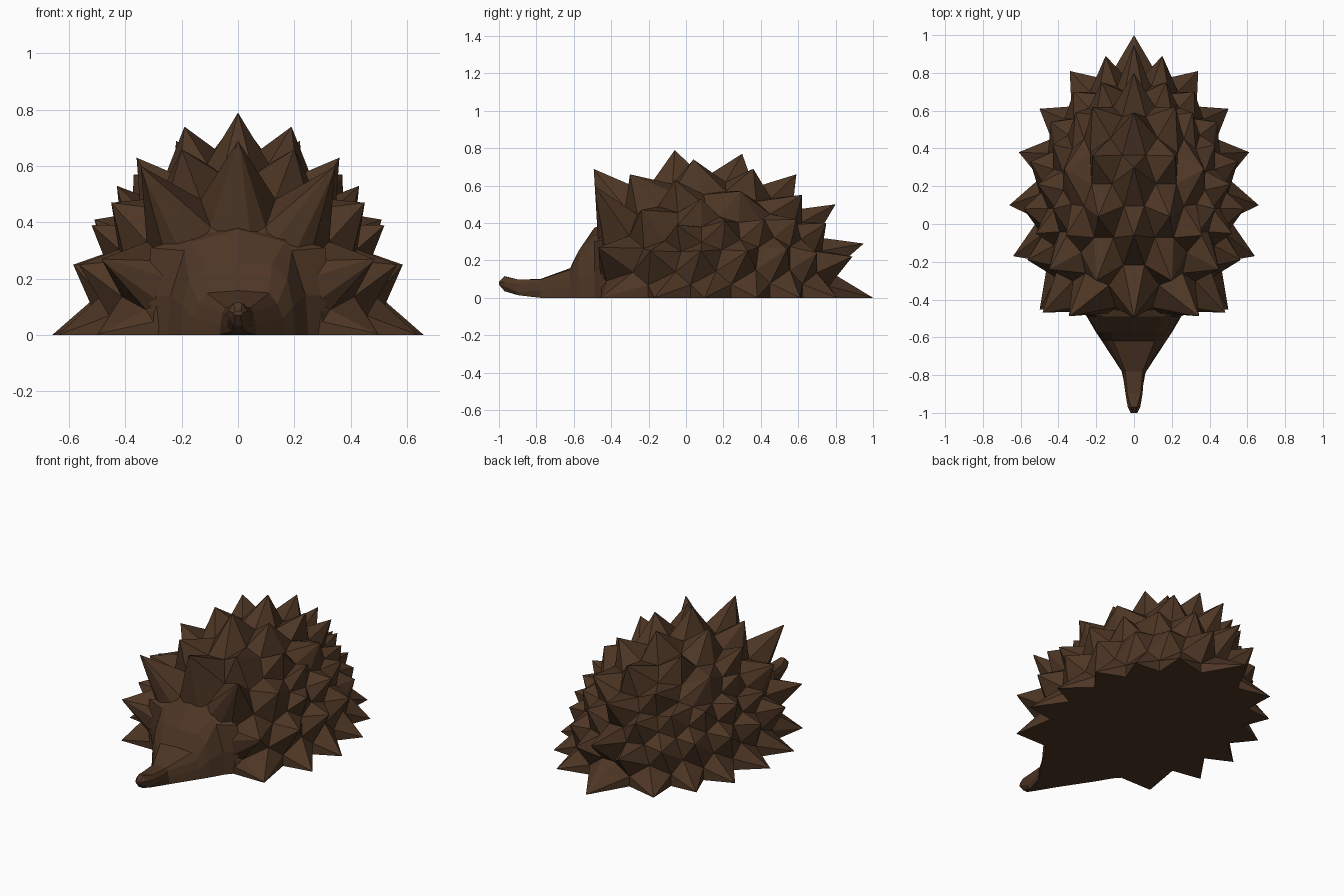
import bpy, bmesh, math
from mathutils import Vector

if "Cube" in bpy.data.objects:
    bpy.data.objects.remove(bpy.data.objects["Cube"])

brown = bpy.data.materials.new("dark brown")
brown.diffuse_color = (0.075, 0.037, 0.018, 1)
brown.use_nodes = True
brown.node_tree.nodes["Principled BSDF"].inputs["Base Color"].default_value = brown.diffuse_color


def finish(bm, name):
    bmesh.ops.recalc_face_normals(bm, faces=bm.faces)
    me = bpy.data.meshes.new(name)
    bm.to_mesh(me)
    bm.free()
    me.materials.append(brown)
    ob = bpy.data.objects.new(name, me)
    bpy.context.collection.objects.link(ob)
    return ob


def cut(bm, co, no, fill=True):
    """Remove everything behind the plane, optionally capping the hole."""
    res = bmesh.ops.bisect_plane(bm, geom=bm.verts[:] + bm.edges[:] + bm.faces[:], dist=1e-4,
                                 plane_co=co, plane_no=no, clear_inner=True)
    if fill:
        edges = [e for e in res['geom_cut'] if isinstance(e, bmesh.types.BMEdge)]
        bmesh.ops.triangle_fill(bm, edges=edges, use_beauty=True, use_dissolve=False)


# Spiky body: every spike tip owns the cell around it on an ellipsoid
CENTRE = Vector((0, 0.1, 0))
RAD = Vector((0.665, 0.9, 0.785))
FRONT = -0.455

# right-hand spike tips, in rows from the ground up to the crest
rows = [
    [(.64, -.17, 0), (.66, .10, 0), (.61, .38, 0), (.50, .61, 0), (.34, .81, 0), (0, 1, .0)],
    [(.565, -.19, .25), (.585, .08, .25), (.55, .33, .25), (.44, .54, .26), (.32, .70, .24),
     (.15, .89, .22)],
    [(.52, -.05, .39), (.51, .21, .41), (.43, .42, .42), (.31, .59, .42), (.17, .75, .40),
     (0, .95, .29)],
    [(.45, -.24, .47), (.43, .08, .53), (.37, .29, .57), (.22, .62, .55), (0, .80, .50)],
    [(.20, -.30, .66), (.36, -.06, .63), (.22, .36, .69), (0, .59, .66)],
    [(.19, .04, .74), (0, -.06, .79), (0, .30, .77)],
]
# spikes framing the face, standing in the front plane (x, z)
frame = [(.50, 0), (.485, .27), (.345, .60), (0, .69)]

tips = {}                                   # direction on unit sphere -> tip position


def add_tip(d, p):
    for sx in ((1, -1) if p.x > 0 else (1,)):
        for sz in ((1, -1) if p.z > 0 else (1,)):
            m = Vector((sx, 1, sz))
            tips[tuple(d * m)] = p * m


for row in rows:
    for t in row:
        p = Vector(t)
        q = p - CENTRE
        add_tip(Vector((q.x / RAD.x, q.y / RAD.y, q.z / RAD.z)).normalized(), p)
for x, z in frame:
    a = math.atan2(z / RAD.z, x / RAD.x)
    r = math.sqrt(1 - 0.64 ** 2)
    add_tip(Vector((math.cos(a) * r, -0.64, math.sin(a) * r)) if x else Vector((0, -0.64, r)),
            Vector((x, FRONT - 0.06 * z, z)))
# hidden helpers in front of the face plane, trimmed off below
for i in range(3):
    a = math.radians(15 + 30 * i)
    d = Vector((math.cos(a) * 0.4, -0.917, math.sin(a) * 0.4))
    add_tip(d, CENTRE + d * RAD * 0.8)

keys = list(tips)
hull = bmesh.new()
for k in keys:
    hull.verts.new(k)
bmesh.ops.convex_hull(hull, input=hull.verts)
hull.verts.index_update()
hull.faces.index_update()

bm = bmesh.new()
lookup = {tuple(round(c, 4) for c in k): p for k, p in tips.items()}
tip_v = {v.index: bm.verts.new(lookup[tuple(round(c, 4) for c in v.co)]) for v in hull.verts}
low_v = {}
for f in hull.faces:
    d = f.calc_center_median().normalized()
    low_v[f.index] = bm.verts.new(CENTRE + d * RAD * (0.77 + 0.05 * d.z ** 2))
for e in hull.edges:
    if len(e.link_faces) == 2:
        a, b = (low_v[f.index] for f in e.link_faces)
        for v in e.verts:
            bm.faces.new((tip_v[v.index], a, b))
hull.free()

cut(bm, (0, 0, 0), (1, 0, 0), fill=False)
bmesh.ops.mirror(bm, geom=bm.verts[:] + bm.edges[:] + bm.faces[:], axis='X', merge_dist=1e-4)
cut(bm, (0, 0, 0), (0, 0, 1))
cut(bm, (0, FRONT + 0.003, 0), (0, 1, 0.06))
finish(bm, "spiky_body")

# Face and snout: half cross-sections (x, z) from top to bottom, at each y
sections = [
    (-0.445, [(0, 0.39), (0.17, 0.35), (0.31, 0.31), (0.32, 0.14), (0.29, 0)]),
    (-0.49, [(0, 0.375), (0.165, 0.33), (0.19, 0.30), (0.24, 0.14), (0.25, 0)]),
    (-0.575, [(0, 0.25), (0.12, 0.25), (0.175, 0.2), (0.195, 0.1), (0.20, 0)]),
    (-0.62, [(0, 0.158), (0.11, 0.15), (0.14, 0.11), (0.16, 0.06), (0.17, 0)]),
    (-0.78, [(0, 0.10), (0.045, 0.098), (0.055, 0.08), (0.062, 0.04), (0.065, 0)]),
    (-0.97, [(0, 0.116), (0.015, 0.114), (0.033, 0.085), (0.03, 0.06), (0.015, 0.035)]),
    (-1.0, [(0, 0.085), (0.01, 0.085), (0.018, 0.08), (0.016, 0.074), (0.008, 0.07)]),
]
# underside curves up towards the nose
sections.insert(5, (-0.90, [(0, 0.098), (0.035, 0.098), (0.045, 0.075), (0.04, 0.03), (0.02, 0.014)]))
bm = bmesh.new()
rings = []
for y, half in sections:
    pts = half + [(-x, z) for x, z in half[:0:-1]]
    rings.append([bm.verts.new((x, y, z)) for x, z in pts])
for r0, r1 in zip(rings, rings[1:]):
    n = len(r0)
    for i in range(n):
        bm.faces.new((r0[i], r0[(i + 1) % n], r1[(i + 1) % n], r1[i]))
bm.faces.new(rings[-1])
finish(bm, "face_and_snout")
